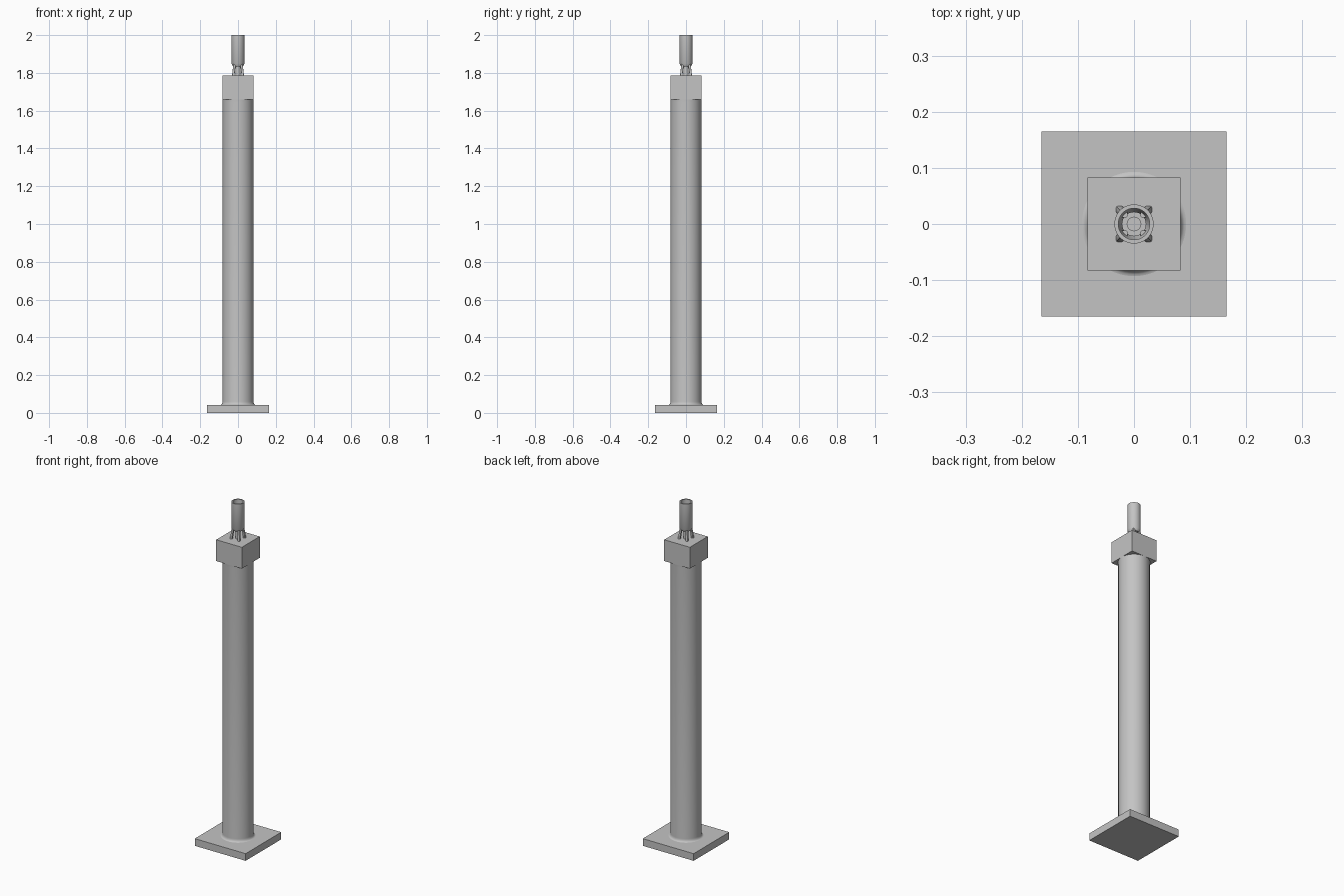
import bpy, bmesh, math
from mathutils import Vector

if "Cube" in bpy.data.objects:
    bpy.data.objects.remove(bpy.data.objects["Cube"])

GREY = (0.55, 0.55, 0.55, 1)
grey = bpy.data.materials.new("plain_grey")
grey.use_nodes = True
grey.diffuse_color = GREY
grey.node_tree.nodes["Principled BSDF"].inputs["Base Color"].default_value = GREY


def add_object(name, bm, smooth=False):
    bmesh.ops.recalc_face_normals(bm, faces=bm.faces)
    mesh = bpy.data.meshes.new(name)
    bm.to_mesh(mesh)
    bm.free()
    mesh.materials.append(grey)
    ob = bpy.data.objects.new(name, mesh)
    bpy.context.collection.objects.link(ob)
    if smooth:
        bpy.ops.object.select_all(action='DESELECT')
        ob.select_set(True)
        bpy.context.view_layer.objects.active = ob
        bpy.ops.object.shade_smooth_by_angle(angle=math.radians(35))
    return ob


def box(name, half, z0, z1):
    bm = bmesh.new()
    bmesh.ops.create_cube(bm, size=1)
    for v in bm.verts:
        v.co = Vector((v.co.x * 2 * half, v.co.y * 2 * half,
                       z0 if v.co.z < 0 else z1))
    return add_object(name, bm)


def lathe(name, profile, sides=48, closed=False):
    """Revolve (radius, height) points; open profiles get flat caps."""
    bm = bmesh.new()
    rings = []
    for r, z in profile:
        rings.append([bm.verts.new((r * math.cos(2 * math.pi * i / sides),
                                    r * math.sin(2 * math.pi * i / sides), z))
                      for i in range(sides)])
    pairs = list(zip(rings, rings[1:]))
    if closed:
        pairs.append((rings[-1], rings[0]))
    else:
        bm.faces.new(rings[0])
        bm.faces.new(rings[-1])
    for a, b in pairs:
        for i in range(sides):
            j = (i + 1) % sides
            bm.faces.new((a[i], a[j], b[j], b[i]))
    return add_object(name, bm, smooth=True)


# Square foot and square head
box("base_plate", 0.165, 0.0, 0.042)
box("head_block", 0.083, 1.66, 1.785)

# Round column with a fillet where it meets the foot
fillet = [(0.093 - 0.011 * math.sin(a), 0.042 + 0.018 * (1 - math.cos(a)))
          for a in (math.pi / 2 * i / 5 for i in range(6))]
lathe("column", fillet + [(0.082, 1.645), (0.083, 1.66)], sides=64)

# Open tube on top, chamfered at its lower end
lathe("top_tube", [(0.027, 1.835), (0.035, 1.85), (0.035, 2.0),
                   (0.028, 2.0), (0.028, 1.86), (0.021, 1.835)], closed=True)
lathe("centre_stem", [(0.013, 1.78), (0.013, 1.85)], sides=24)

# Four splayed legs carry the tube
for sx, side in ((-1, "right"), (1, "left")):
    for sy, end in ((-1, "front"), (1, "back")):
        bm = bmesh.new()
        bmesh.ops.create_cube(bm, size=1)
        for v in bm.verts:
            c = 0.026 if v.co.z < 0 else 0.018
            v.co = Vector((sx * c + v.co.x * 0.013, sy * c + v.co.y * 0.013,
                           1.78 if v.co.z < 0 else 1.848))
        upright = [e for e in bm.edges
                   if abs(e.verts[0].co.z - e.verts[1].co.z) > 0.01]
        bmesh.ops.bevel(bm, geom=upright, offset=0.003, segments=2,
                        affect='EDGES', profile=0.5)
        add_object(f"leg_{end}_{side}", bm, smooth=True)
